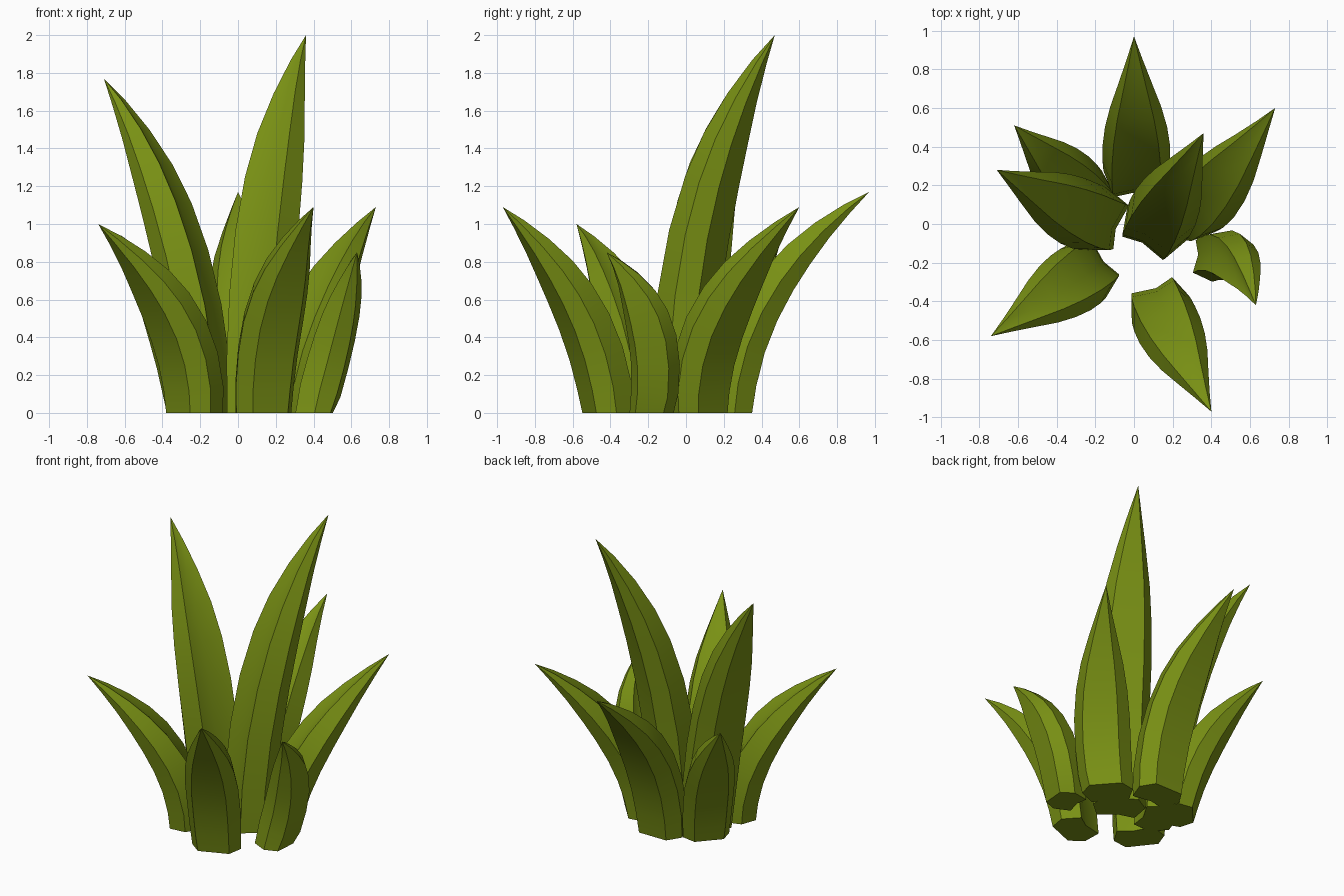
import bpy, bmesh, math
from mathutils import Vector

cube = bpy.data.objects.get("Cube")
if cube:
    bpy.data.objects.remove(cube, do_unlink=True)

# One leaf green for the whole plant
green = bpy.data.materials.new("leaf_green")
green.use_nodes = True
colour = (0.19, 0.28, 0.007, 1)
green.diffuse_color = colour
green.node_tree.nodes["Principled BSDF"].inputs["Base Color"].default_value = colour

# Cross-section: (across the leaf, outward), with a shallow groove inside
SECTION = [(-0.32, 0.5), (0.32, 0.5), (0.5, 0.08), (0.36, -0.46),
           (0.05, -0.36), (-0.36, -0.46), (-0.5, 0.08)]
# Position along the leaf, width factor, thickness factor
TAPER = [(0, 0.92, 1), (0.12, 0.97, 1.05), (0.27, 1, 1.05), (0.42, 1, 1),
         (0.56, 0.92, 0.9), (0.68, 0.76, 0.75), (0.8, 0.5, 0.52), (0.91, 0.23, 0.26)]


def make_leaf(name, base, shoulder, tip, azimuth, width, thick):
    """Loft a fleshy blade along a curve from base through shoulder to tip."""
    p0, m, p2 = Vector((*base, 0)), Vector(shoulder), Vector(tip)
    p1 = (m - 0.16 * p0 - 0.36 * p2) / 0.48
    a = math.radians(azimuth)
    side = Vector((-math.sin(a), math.cos(a), 0))
    bm = bmesh.new()
    rings = []
    for t, w, d in TAPER:
        centre = (1 - t) ** 2 * p0 + 2 * t * (1 - t) * p1 + t * t * p2
        tangent = ((1 - t) * (p1 - p0) + t * (p2 - p1)).normalized()
        across = (side - tangent * side.dot(tangent)).normalized()
        out = across.cross(tangent)
        ring = []
        for u, v in SECTION:
            co = centre + across * (u * width * w) + out * (v * thick * d)
            if t == 0:
                co.z = 0
            ring.append(bm.verts.new(co))
        rings.append(ring)
    n = len(SECTION)
    point = bm.verts.new(p2)
    for i in range(n):
        j = (i + 1) % n
        for low, high in zip(rings, rings[1:]):
            bm.faces.new((low[i], low[j], high[j], high[i]))
        bm.faces.new((rings[-1][i], rings[-1][j], point))
    bm.faces.new(rings[0])
    bmesh.ops.recalc_face_normals(bm, faces=bm.faces)
    mesh = bpy.data.meshes.new(name)
    bm.to_mesh(mesh)
    bm.free()
    mesh.materials.append(green)
    leaf = bpy.data.objects.new(name, mesh)
    bpy.context.collection.objects.link(leaf)
    bpy.ops.object.select_all(action="DESELECT")
    leaf.select_set(True)
    bpy.context.view_layer.objects.active = leaf
    bpy.ops.object.shade_smooth_by_angle(angle=math.radians(35))


# Two tall centre leaves
make_leaf("tall_left_leaf", (0.1, -0.03), (0.2, 0.16, 1.3), (0.36, 0.47, 2.0), 60, 0.36, 0.24)
make_leaf("tall_right_leaf", (-0.17, 0.02), (-0.4, 0.11, 1.15), (-0.71, 0.28, 1.77), 160, 0.36, 0.24)
# Outer ring of short leaves
make_leaf("back_leaf", (0.01, 0.24), (0.01, 0.52, 0.75), (0, 0.97, 1.17), 90, 0.35, 0.22)
make_leaf("back_left_leaf", (0.27, 0.07), (0.47, 0.25, 0.65), (0.73, 0.6, 1.09), 42, 0.35, 0.22)
make_leaf("back_right_leaf", (-0.24, 0.13), (-0.4, 0.29, 0.58), (-0.62, 0.51, 0.94), 138, 0.32, 0.2)
make_leaf("front_right_leaf", (-0.23, -0.23), (-0.41, -0.36, 0.62), (-0.74, -0.58, 1.0), -142, 0.35, 0.22)
make_leaf("front_leaf", (0.13, -0.41), (0.23, -0.64, 0.68), (0.4, -0.97, 1.09), -68, 0.34, 0.22)
make_leaf("left_leaf", (0.4, -0.18), (0.55, -0.22, 0.55), (0.63, -0.42, 0.85), -8, 0.26, 0.2)
